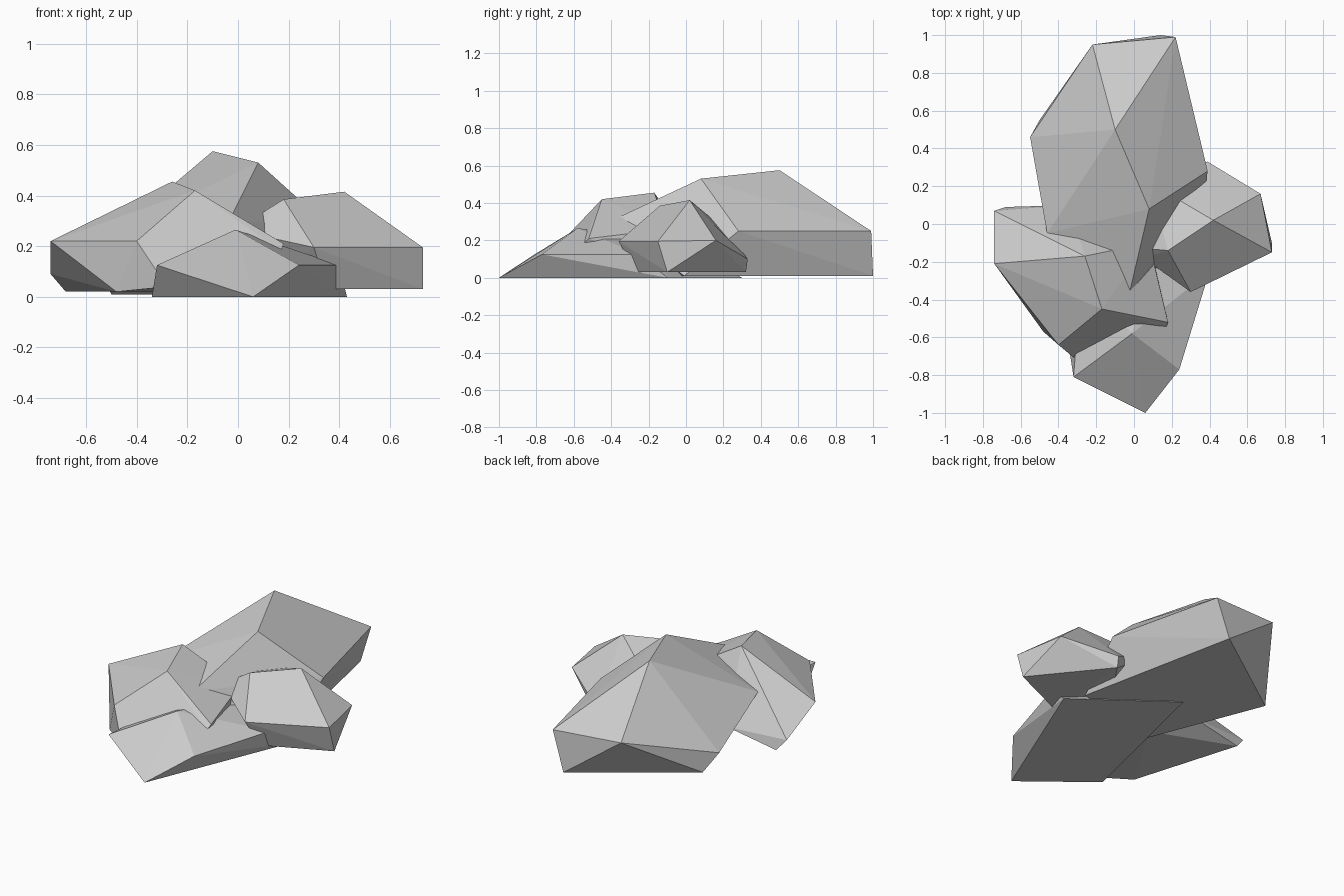
import bpy, bmesh

cube = bpy.data.objects.get("Cube")
if cube:
    bpy.data.objects.remove(cube, do_unlink=True)

stone = bpy.data.materials.new("grey_stone")
stone.use_nodes = True
GREY = (0.6, 0.6, 0.6, 1)
stone.diffuse_color = GREY
stone.node_tree.nodes["Principled BSDF"].inputs["Base Color"].default_value = GREY


def boulder(name, corners):
    """Faceted stone: the convex hull of a few corner points."""
    bm = bmesh.new()
    for c in corners:
        bm.verts.new(c)
    hull = bmesh.ops.convex_hull(bm, input=bm.verts[:])
    spare = {g for g in hull["geom_interior"] + hull["geom_unused"]
             if isinstance(g, bmesh.types.BMVert)}
    bmesh.ops.delete(bm, geom=list(spare), context="VERTS")
    bmesh.ops.dissolve_limit(bm, angle_limit=0.03, verts=bm.verts[:], edges=bm.edges[:])
    bmesh.ops.recalc_face_normals(bm, faces=bm.faces[:])
    mesh = bpy.data.meshes.new(name)
    bm.to_mesh(mesh)
    bm.free()
    mesh.materials.append(stone)
    obj = bpy.data.objects.new(name, mesh)
    bpy.context.collection.objects.link(obj)
    return obj


# Tall ridge stone at the back
boulder("back_boulder", [
    (-.10, .50, .575), (.08, .08, .53),
    (-.22, .95, .27), (.22, .99, .25), (.39, .28, .25),
    (-.46, -.05, .27), (-.03, -.39, .31), (-.55, .46, .11),
    (.14, 1, .01), (-.50, .55, .01), (.35, -.01, .01), (-.22, -.16, .01)])

# Low wedge stone at the front
boulder("front_boulder", [
    (-.01, -.58, .265), (.24, -.77, .125), (.40, -.25, .125), (-.32, -.81, .125),
    (.10, -.10, .20), (-.28, -.3, .12),
    (.06, -1, 0), (-.34, -.68, 0), (.43, -.1, 0), (-.11, .30, 0), (-.22, -.16, 0)])

# Stone on the -x side
boulder("right_boulder", [
    (-.26, -.17, .455), (-.17, -.45, .42),
    (-.74, -.21, .22), (-.40, -.64, .22), (.18, -.52, .21), (.17, -.55, .18),
    (.08, -.10, .26), (-.74, .07, .09), (-.35, .10, .08), (.12, -.25, .10),
    (-.68, .09, .02), (-.48, -.57, .02), (-.28, -.74, .04), (-.2, -.1, .02)])

# Stone on the +x side
boulder("left_boulder", [
    (.42, .02, .415), (.18, -.14, .385),
    (.73, -.15, .195), (.30, -.36, .195), (.67, .16, .20),
    (.08, .22, .25), (.06, -.13, .31), (.05, -.18, .25),
    (.39, .33, .10), (.39, .32, .03), (.73, -.10, .03), (.35, -.27, .03), (.1, -.1, .08)])
